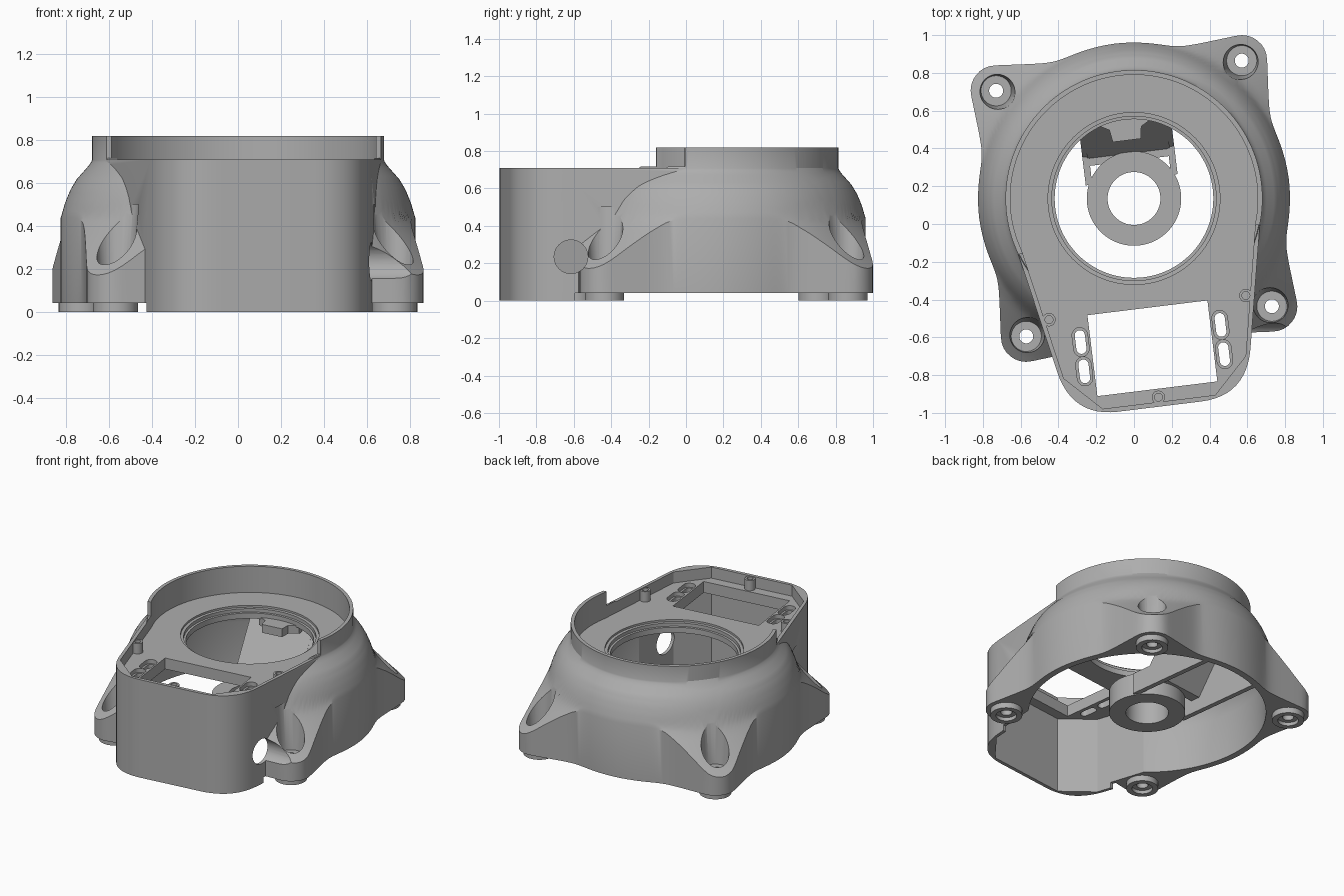
import bpy, bmesh, math
from math import sin, cos, pi, radians, sqrt

cube = bpy.data.objects.get("Cube")
if cube:
    bpy.data.objects.remove(cube)

TURN = radians(7)          # whole housing is turned about the bore
FOOT = 0.655               # foot offset from the bore axis
FEET = [(sx * FOOT, sy * FOOT) for sx in (-1, 1) for sy in (-1, 1)]

grey = bpy.data.materials.new("cast grey")
grey.use_nodes = True
COLOUR = (0.42, 0.42, 0.42, 1)
grey.diffuse_color = COLOUR
grey.node_tree.nodes["Principled BSDF"].inputs["Base Color"].default_value = COLOUR


def loft(name, rings):
    """Closed solid through matching rings, capped at both ends."""
    bm = bmesh.new()
    loops = [[bm.verts.new(p) for p in ring] for ring in rings]
    n = len(loops[0])
    for a, b in zip(loops, loops[1:]):
        for i in range(n):
            j = (i + 1) % n
            bm.faces.new((a[i], a[j], b[j], b[i]))
    bm.faces.new(loops[0][::-1])
    bm.faces.new(loops[-1])
    bmesh.ops.recalc_face_normals(bm, faces=bm.faces)
    mesh = bpy.data.meshes.new(name)
    bm.to_mesh(mesh)
    bm.free()
    ob = bpy.data.objects.new(name, mesh)
    bpy.context.collection.objects.link(ob)
    mesh.materials.append(grey)
    return ob


def prism(name, outline, z0, z1):
    return loft(name, [[(x, y, z) for x, y in outline] for z in (z0, z1)])


def side_prism(name, profile, x0, x1):
    return loft(name, [[(x, y, z) for y, z in profile] for x in (x0, x1)])


def circle(r, n, x=0, y=0):
    return [(x + r * cos(2 * pi * i / n), y + r * sin(2 * pi * i / n)) for i in range(n)]


def turned(name, profile, n=64, x=0, y=0):
    return loft(name, [[(px, py, z) for px, py in circle(r, n, x, y)] for r, z in profile])


def boolean(ob, tool, op="DIFFERENCE"):
    mod = ob.modifiers.new(op, "BOOLEAN")
    mod.operation, mod.solver, mod.object = op, "EXACT", tool
    bpy.context.view_layer.objects.active = ob
    bpy.ops.object.modifier_apply(modifier=mod.name)
    bpy.data.objects.remove(tool)


def tube(name, r_out, r_in, z0, z1, x=0, y=0, n=48):
    ob = turned(name, [(r_out, z0), (r_out, z1)], n, x, y)
    boolean(ob, turned("bore", [(r_in, z0 - 0.1), (r_in, z1 + 0.1)], n, x, y))
    return ob


def arc(r, a0, a1, n):
    return [(r * cos(radians(a0 + (a1 - a0) * i / n)),
             r * sin(radians(a0 + (a1 - a0) * i / n))) for i in range(n + 1)]


def mirrored(half):
    return half + [(-x, y) for x, y in half[::-1]]


def stadium(x, y, r, half):
    return ([(x + px, y + half + py) for px, py in arc(r, 0, 180, 10)] +
            [(x + px, y - half + py) for px, py in arc(r, 180, 360, 10)])


# Flared bell: round body whose plan swells into four rounded feet
def plan_radius(t):
    a = abs((math.degrees(t) + 45) % 90 - 45)
    if a < 39.7:
        lobe = (0.79 - 0.025 * sin(pi * a / 39.7)) / cos(radians(a))
    else:
        d, p = FOOT * sqrt(2), radians(45 - a)
        lobe = d * cos(p) + sqrt(0.135 ** 2 - (d * sin(p)) ** 2)
    return (0.825 ** 60 + lobe ** 60) ** (1 / 60)


SLOPE = [(0.675, 0.718), (0.688, 0.69), (0.71, 0.665), (0.75, 0.62), (0.78, 0.57),
         (0.805, 0.51), (0.825, 0.44), (0.86, 0.39), (0.92, 0.32), (1.0, 0.23), (1.08, 0.155)]


def slope_z(r):
    for (r0, z0), (r1, z1) in zip(SLOPE, SLOPE[1:]):
        if r <= r1:
            return z0 + (z1 - z0) * (r - r0) / (r1 - r0)
    return SLOPE[-1][1]


N = 240
angles = [2 * pi * i / N for i in range(N)]
radii = [plan_radius(t) for t in angles]
rings = [[(r * cos(t), r * sin(t), 0.04) for r, t in zip(radii, angles)]]
STEPS = 16
for k in range(STEPS, -1, -1):
    row = [0.675 + (r - 0.675) * k / STEPS for r in radii]
    rings.append([(r * cos(t), r * sin(t), slope_z(r)) for r, t in zip(row, angles)])
housing = loft("housing", rings)

# Tapered front box with rounded corners, and the raised rear rim
P, Q, S = (0.516, -0.86), (0.466, -1.11), (0.22, -1.11)
corner = []
for i in range(13):
    u = i / 12
    corner.append(tuple((1 - u) ** 2 * p + 2 * u * (1 - u) * q + u * u * s
                        for p, q, s in zip(P, Q, S)))
box = mirrored([(0.5, 0.1), (0.645, -0.216)] + corner)
boolean(housing, prism("front box", box, 0, 0.71), "UNION")
boolean(housing, prism("rear rim", arc(0.68, -18.8, 198.8, 120), 0.6, 0.82), "UNION")

# Hollow it: upper tray, lower cavity, and raised underside behind the box
inner = [(-0.3, -1.085), (0.3, -1.085), (0.485, -0.9)] + arc(0.655, -18, 198, 120) + [(-0.485, -0.9)]
boolean(housing, prism("tray cutter", inner, 0.63, 1))
boolean(housing, prism("box cutter", inner, -0.1, 0.549))
boolean(housing, turned("cavity cutter", [(0.78, -0.1), (0.78, 0.36), (0.765, 0.42),
                                          (0.735, 0.49), (0.69, 0.55)], 120))
boolean(housing, prism("underside cutter", [(-1.2, -0.8), (1.2, -0.8), (1.2, 1.2), (-1.2, 1.2)],
                       -0.2, 0.041))

# Stepped main bore and rectangular window
boolean(housing, turned("bore cutter", [(0.42, 0.4), (0.42, 0.59), (0.435, 0.591), (0.435, 0.615),
                                        (0.455, 0.616), (0.455, 0.7)], 96))
boolean(housing, prism("window cutter", [(-0.32, -1.015), (0.32, -1.015), (0.32, -0.583),
                                         (-0.32, -0.583)], 0.4, 0.7))

# Counterbored slots beside the window
for sx in (-1, 1):
    for y in (-0.72, -0.876):
        boolean(housing, prism("slot rim cutter", stadium(sx * 0.373, y, 0.041, 0.036), 0.6, 0.7))
        boolean(housing, prism("slot cutter", stadium(sx * 0.373, y, 0.027, 0.036), 0.4, 0.7))

# Screw pockets and holes in the feet
for x, y in FEET:
    boolean(housing, turned("pocket cutter", [(0.08, 0.17), (0.108, 0.5)], 40, x, y))
    boolean(housing, turned("foot hole cutter", [(0.037, 0), (0.037, 0.3)], 32, x, y))

# Round cable opening in the left side wall
axis = []
for d in (-0.25, 0.3):
    cx, cy = 0.623 + d * cos(TURN), -0.832 - d * sin(TURN)
    axis.append([(cx + u * sin(TURN), cy + u * cos(TURN), 0.235 + v)
                 for u, v in circle(0.09, 48)])
boolean(housing, loft("cable cutter", axis))
parts = [housing]

# Foot pads
for i, (x, y) in enumerate(FEET):
    pad = tube("foot_pad_%d" % (i + 1), 0.105, 0.037, 0, 0.043, x, y)
    boolean(pad, turned("pad recess", [(0.068, -0.1), (0.068, 0.025)], 48, x, y))
    parts.append(pad)

# Screw bosses standing on the tray floor
for i, (x, y) in enumerate([(-0.525, -0.582), (0.525, -0.582), (0, -1.06)]):
    parts.append(tube("screw_boss_%d" % (i + 1), 0.035, 0.021, 0.6, 0.705, x, y, 28))

# Central hub held by a hollow arm from the rear wall
parts.append(tube("hub", 0.25, 0.14, 0.04, 0.2, n=72))
web = [(0.1, 0.045), (0.765, 0.045), (0.765, 0.36), (0.7, 0.5), (0.64, 0.56), (0.5, 0.56),
       (0.25, 0.195), (0.1, 0.195)]
for side, x in (("left", 0.21), ("right", -0.245)):
    parts.append(side_prism("arm_web_" + side, web, x, x + 0.035))
parts.append(side_prism("arm_slope", [(0.2, 0.19), (0.24, 0.19), (0.5, 0.558), (0.56, 0.558),
                                      (0.27, 0.14), (0.2, 0.14)], -0.22, 0.22))

# Flared key tab on the bore edge
parts.append(prism("key_tab", mirrored([(0.15, 0.45), (0.15, 0.41), (0.085, 0.375), (0.075, 0.31)]),
                   0.5, 0.56))

# Place, turn and shade everything
bpy.ops.object.select_all(action="DESELECT")
for ob in parts:
    ob.location = (0, 0.135, 0)
    ob.rotation_euler = (0, 0, TURN)
    ob.select_set(True)
bpy.context.view_layer.objects.active = housing
bpy.ops.object.shade_smooth_by_angle(angle=radians(28))
